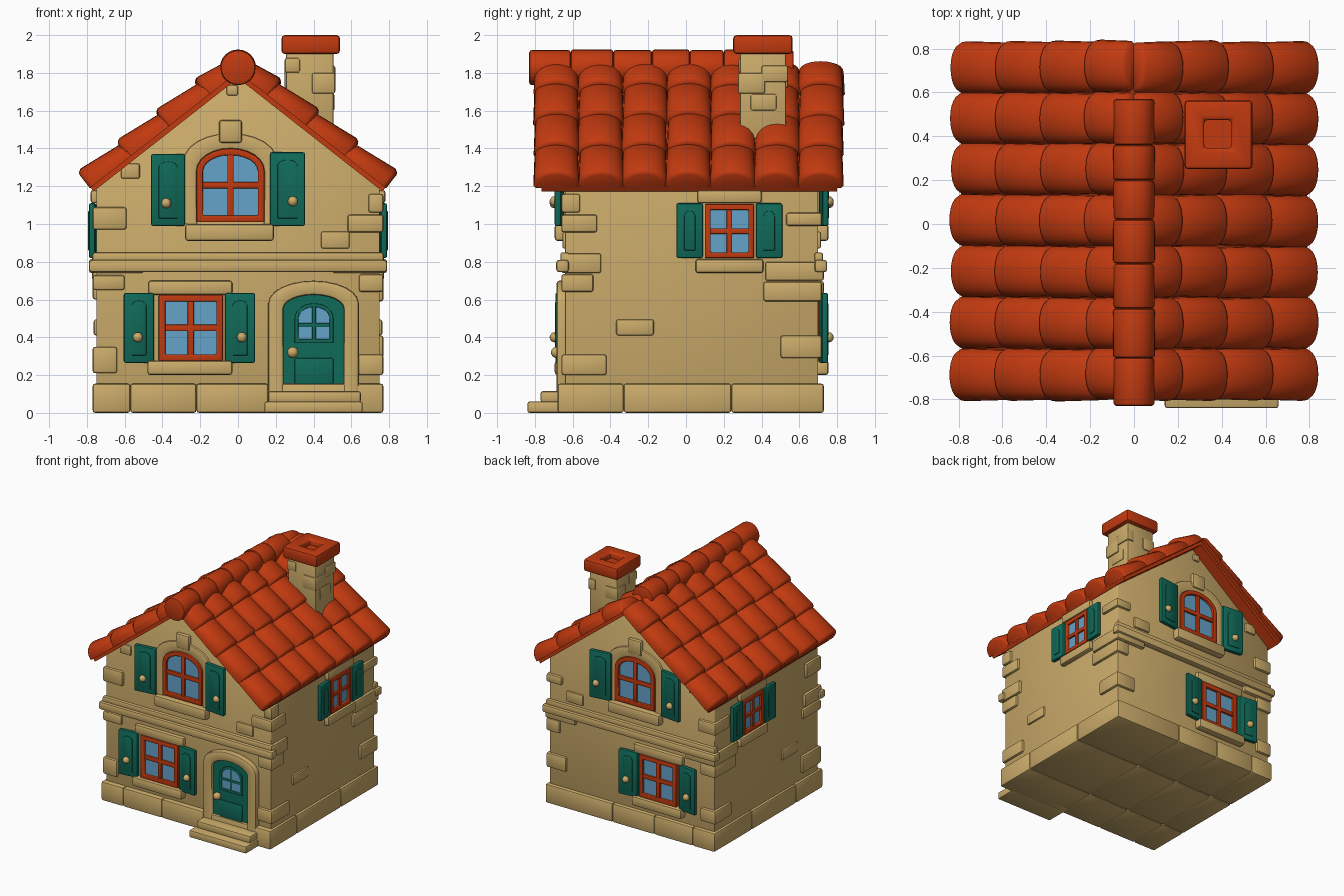
import bpy, bmesh, math, random
from mathutils import Vector

if "Cube" in bpy.data.objects:
    bpy.data.objects.remove(bpy.data.objects["Cube"])

random.seed(4)


def material(name, rgb):
    m = bpy.data.materials.new(name)
    m.diffuse_color = (*rgb, 1)
    m.use_nodes = True
    m.node_tree.nodes["Principled BSDF"].inputs["Base Color"].default_value = m.diffuse_color
    return m


STONE = material("sand stone", (0.60, 0.41, 0.145))
RED = material("terracotta red", (0.54, 0.042, 0.005))
GREEN = material("dark green", (0.005, 0.145, 0.10))
BLUE = material("window blue", (0.13, 0.36, 0.58))

# Frames: (u sideways, d outwards, v up) -> world
WORLD = lambda u, d, v: (u, d, v)
FRONT = lambda u, d, v: (u, -0.64 - d, v)
BACK = lambda u, d, v: (u, 0.70 + d, v)
RIGHT = lambda u, d, v: (0.75 + d, u, v)
LEFT = lambda u, d, v: (-0.75 - d, u, v)
TOP = lambda u, d, v: (u, v, d)


def finish(name, bm, mat, bevel=0.0, angle=40):
    bmesh.ops.recalc_face_normals(bm, faces=bm.faces[:])
    if bevel:
        edges = [e for e in bm.edges if abs(e.calc_face_angle(0)) > 0.6]
        bmesh.ops.bevel(bm, geom=edges, offset=bevel, segments=2, profile=0.5,
                        affect='EDGES', clamp_overlap=True)
    me = bpy.data.meshes.new(name)
    bm.to_mesh(me)
    bm.free()
    me.polygons.foreach_set("use_smooth", [True] * len(me.polygons))
    me.set_sharp_from_angle(angle=math.radians(angle))
    me.materials.append(mat)
    ob = bpy.data.objects.new(name, me)
    bpy.context.collection.objects.link(ob)
    return ob


def prism(name, pts, d0, d1, mat, face, bevel=0.008, hole=None):
    """Extrude an outline (optionally with a hole of equal point count)."""
    bm = bmesh.new()
    n = len(pts)
    ring = lambda p, d: [bm.verts.new(face(u, d, v)) for u, v in p]
    a, b = ring(pts, d0), ring(pts, d1)
    loops = [(a, b)]
    if hole:
        c, e = ring(hole, d0), ring(hole, d1)
        loops += [(c, e), (a, c), (b, e)]
    else:
        bm.faces.new(a)
        bm.faces.new(b)
    for p, q in loops:
        for i in range(n):
            j = (i + 1) % n
            bm.faces.new((p[i], p[j], q[j], q[i]))
    return finish(name, bm, mat, bevel)


def arch(u0, u1, v0, vs, vt, n=12):
    c, r = (u0 + u1) / 2, (u1 - u0) / 2
    arc = [(c + r * math.cos(math.pi * i / n), vs + (vt - vs) * math.sin(math.pi * i / n))
           for i in range(n + 1)]
    return [(u0, v0), (u1, v0)] + arc


def rect(u0, u1, v0, v1):
    return [(u0, v0), (u1, v0), (u1, v1), (u0, v1)]


def box(name, u0, u1, v0, v1, d0, d1, mat=STONE, face=WORLD, bevel=0.012):
    return prism(name, rect(u0, u1, v0, v1), d0, d1, mat, face, bevel)


def knob(name, u, v, d, face, r=0.027):
    bm = bmesh.new()
    bmesh.ops.create_uvsphere(bm, u_segments=14, v_segments=8, radius=r)
    bmesh.ops.translate(bm, verts=bm.verts[:], vec=Vector(face(u, d, v)))
    finish(name, bm, STONE)


def window(name, u0, u1, v0, v1, face, spring=None, w=0.035):
    """Red frame ring, cross bars and one thin glass plate."""
    if spring:
        outer = arch(u0, u1, v0, spring, v1)
        inner = arch(u0 + w, u1 - w, v0 + w, spring, v1 - w)
    else:
        outer, inner = rect(u0, u1, v0, v1), rect(u0 + w, u1 - w, v0 + w, v1 - w)
    prism(name + "_frame", outer, -0.01, 0.03, RED, face, 0.006, inner)
    prism(name + "_glass", inner, 0.0, 0.008, BLUE, face, 0)
    c, m, t = (u0 + u1) / 2, (v0 + v1) / 2, w * 0.48
    box(name + "_upright_bar", c - t, c + t, v0 + 0.01, v1 - 0.01, 0, 0.024, RED, face, 0.005)
    box(name + "_cross_bar", u0 + 0.01, u1 - 0.01, m - t, m + t, 0, 0.024, RED, face, 0.005)


def shutter(name, u0, u1, v0, v1, hinge, face, knob_at=None, open_=0.12):
    lean = lambda u, d, v: face(u, d + abs(u - hinge) * open_, v)
    box(name, u0, u1, v0, v1, 0.0, 0.034, GREEN, lean, 0.010)
    a, b = u0 + 0.04, u1 - 0.04
    prism(name + "_panel", arch(a, b, v0 + 0.04, v1 - 0.07, v1 - 0.04, 8),
          0.02, 0.040, GREEN, lean, 0.004)
    if knob_at:
        knob(name + "_knob", *knob_at, 0.055, face)


# Walls with gables
prism("walls", [(-0.75, 0.05), (0.75, 0.05), (0.75, 1.19), (0, 1.785), (-0.75, 1.19)],
      -0.64, 0.70, STONE, WORLD, 0.006)

# Plinth of large blocks
xs, ys = [-0.77, -0.57, -0.22, 0.16, 0.77], [-0.68, -0.33, 0.24, 0.73]
for i in range(4):
    for j in range(3):
        box("plinth_block", xs[i], xs[i + 1], 0, 0.155, ys[j], ys[j + 1], bevel=0.014)

# Door steps
box("lower_step", 0.14, 0.66, 0, 0.06, -0.84, -0.60)
box("upper_step", 0.16, 0.65, 0.055, 0.115, -0.77, -0.60)

# Corner stones: side x, side y, length x, length y, z range
quoins = [(-1, -1, .16, .17, .97, 1.09), (-1, -1, .15, .21, .65, .73), (-1, -1, .11, .22, .21, .35),
          (1, -1, .17, .17, .955, 1.05), (1, -1, .06, .08, 1.06, 1.16), (1, -1, .11, .15, .64, .735),
          (1, -1, .12, .22, .20, .31), (1, 1, .12, .17, .99, 1.06), (1, 1, .10, .29, .59, .695),
          (1, 1, .16, .20, .29, .41), (-1, 1, .14, .18, .95, 1.05), (-1, 1, .12, .26, .60, .70),
          (-1, 1, .12, .20, .22, .33)]
for sx, sy, lx, ly, z0, z1 in quoins:
    yc = -0.66 if sy < 0 else 0.72
    X, Y = sorted((sx * 0.77, sx * (0.75 - lx))), sorted((yc, yc - sy * (ly + 0.02)))
    box("corner_stone", X[0], X[1], z0, z1, Y[0], Y[1], bevel=0.014)
for sx in (-1, 1):
    X = sorted((sx * 0.772, sx * 0.5))
    box("band_end_front", X[0], X[1], 0.74, 0.845, -0.66, -0.45)
    box("band_end_back", X[0], X[1], 0.70, 0.80, 0.42, 0.73)

# Single stones set in the walls
for face in (FRONT, BACK):
    for r in ((0.44, 0.59, 0.87, 0.96), (-0.62, -0.52, 1.24, 1.32), (-0.06, 0.0, 1.68, 1.735)):
        box("wall_stone", *r, -0.02, 0.014, face=face, bevel=0.01)
for face in (RIGHT, LEFT):
    box("wall_stone", -0.37, -0.17, 0.41, 0.495, -0.02, 0.014, face=face, bevel=0.012)

# Floor band, arched window and lower window on front and back
for side, face in (("front", FRONT), ("back", BACK)):
    box(side + "_band", -0.79, 0.79, 0.745, 0.81, -0.02, 0.047, face=face, bevel=0.015)
    box(side + "_band_top", -0.77, 0.77, 0.80, 0.85, -0.02, 0.025, face=face)

    n = side + "_arched_window"
    prism(n + "_surround", arch(-0.29, 0.21, 1.0, 1.33, 1.48), -0.01, 0.018, STONE, face, 0.008,
          arch(-0.22, 0.14, 1.0, 1.28, 1.40))
    box(n + "_keystone", -0.10, 0.02, 1.43, 1.55, -0.01, 0.03, face=face)
    window(n, -0.22, 0.14, 1.01, 1.40, face, spring=1.28)
    box(n + "_sill", -0.28, 0.19, 0.91, 1.0, -0.02, 0.055, face=face, bevel=0.016)
    shutter(n + "_left_shutter", -0.46, -0.28, 0.99, 1.37, -0.28, face, (-0.38, 1.11))
    shutter(n + "_right_shutter", 0.17, 0.355, 0.99, 1.38, 0.17, face, (0.29, 1.12))

    n = side + "_lower_window"
    window(n, -0.42, -0.08, 0.275, 0.625, face)
    box(n + "_lintel", -0.475, -0.03, 0.625, 0.70, -0.02, 0.03, face=face, bevel=0.014)
    box(n + "_sill", -0.48, -0.03, 0.20, 0.278, -0.02, 0.055, face=face, bevel=0.016)
    shutter(n + "_left_shutter", -0.605, -0.445, 0.265, 0.635, -0.445, face, (-0.53, 0.40))
    shutter(n + "_right_shutter", -0.07, 0.09, 0.265, 0.635, -0.07, face, (0.02, 0.40))

# Small side windows
for side, face in (("right", RIGHT), ("left", LEFT)):
    n = side + "_window"
    window(n, 0.10, 0.36, 0.82, 1.105, face, w=0.03)
    box(n + "_lintel", 0.06, 0.40, 1.11, 1.18, -0.02, 0.03, face=face, bevel=0.014)
    box(n + "_sill", 0.05, 0.41, 0.74, 0.815, -0.02, 0.04, face=face, bevel=0.016)
    shutter(n + "_front_shutter", -0.05, 0.09, 0.82, 1.11, 0.09, face, open_=0.04)
    shutter(n + "_back_shutter", 0.37, 0.51, 0.82, 1.11, 0.37, face, open_=0.04)

# Front door with stone surround
prism("door_surround", arch(0.16, 0.64, 0.10, 0.58, 0.70), -0.02, 0.045, STONE, FRONT, 0.014,
      arch(0.24, 0.56, 0.10, 0.55, 0.625))
prism("door", arch(0.235, 0.565, 0.11, 0.55, 0.63), -0.01, 0.02, GREEN, FRONT, 0)
glass = arch(0.32, 0.485, 0.39, 0.50, 0.56)
prism("door_window_frame", arch(0.30, 0.505, 0.37, 0.50, 0.58), 0.01, 0.032, GREEN, FRONT, 0.004, glass)
prism("door_glass", glass, 0.017, 0.024, BLUE, FRONT, 0)
box("door_upright_bar", 0.393, 0.412, 0.38, 0.57, 0.015, 0.029, GREEN, FRONT, 0.003)
box("door_cross_bar", 0.31, 0.495, 0.455, 0.475, 0.015, 0.029, GREEN, FRONT, 0.003)
box("door_panel", 0.30, 0.505, 0.15, 0.29, 0.01, 0.03, GREEN, FRONT, 0.006)
knob("door_knob", 0.29, 0.32, 0.045, FRONT, 0.03)

# Roof underlay
prism("roof_underlay", [(0.765, 1.172), (0.785, 1.198), (0, 1.812), (-0.785, 1.198),
                        (-0.765, 1.172), (0, 1.772)], -0.765, 0.80, RED, WORLD, 0)


# Barrel tiles: four overlapping rows in seven columns on each slope
def tile(side, yc, s0, length, width=0.242, n=12):
    up, out = Vector((-0.787, 0.617)), Vector((0.617, 0.787))
    bm, rings = bmesh.new(), []
    for s, e, h in ((0, .022, .112), (.007, .009, .112), (.024, 0, .112),
                    (length - .02, .006, .088), (length, .02, .086)):
        ring = []
        for i in range(n + 1):
            t = math.pi * i / n
            y = yc + (width / 2 - e) * math.cos(t)
            h_i = 0.016 + (h - e) * max(math.sin(t), 0) ** 0.75
            p = Vector((0.77, 1.18)) + up * (s0 + s) + out * h_i
            ring.append(bm.verts.new((side * p.x, y, p.y)))
        rings.append(ring)
    for a, b in zip(rings, rings[1:]):
        for i in range(n + 1):
            j = (i + 1) % (n + 1)
            bm.faces.new((a[i], a[j], b[j], b[i]))
    bm.faces.new(rings[0])
    bm.faces.new(rings[-1])
    finish("roof_tile", bm, RED, angle=55)


for side in (-1, 1):
    for col in range(7):
        for row in range(4):
            yc = -0.685 + col * 0.2335 + random.uniform(-0.004, 0.004)
            tile(side, yc, row * 0.26 + random.uniform(-0.006, 0.006), 0.30 if row < 3 else 0.22)

# Ridge caps, stopping short of the back column
ridge = [-0.83, -0.61, -0.385, -0.18, 0.02, 0.20, 0.36, 0.57]
for i in range(7):
    r = 0.093 + 0.003 * (i % 2)
    circle = [(r * math.cos(k * math.tau / 24), 1.828 + r * math.sin(k * math.tau / 24)) for k in range(24)]
    prism("ridge_cap", circle, ridge[i], ridge[i + 1], RED, WORLD, 0.014)

# Chimney, its stones and hollow cap
box("chimney", 0.255, 0.505, 1.45, 1.93, 0.285, 0.53, bevel=0.01)
for r in ((0.39, 0.515, 1.69, 1.80, 0.275, 0.42), (0.45, 0.515, 1.75, 1.84, 0.40, 0.54),
          (0.245, 0.36, 1.72, 1.82, 0.42, 0.54), (0.45, 0.512, 1.60, 1.69, 0.34, 0.48),
          (0.247, 0.33, 1.80, 1.88, 0.278, 0.38)):
    box("chimney_stone", *r, bevel=0.012)
prism("chimney_cap", rect(0.23, 0.54, 0.25, 0.565), 1.90, 2.0, RED, TOP, 0.018,
      rect(0.32, 0.445, 0.345, 0.475))
box("chimney_cap_floor", 0.30, 0.46, 0.32, 0.50, 1.91, 1.95, RED, TOP, 0)
